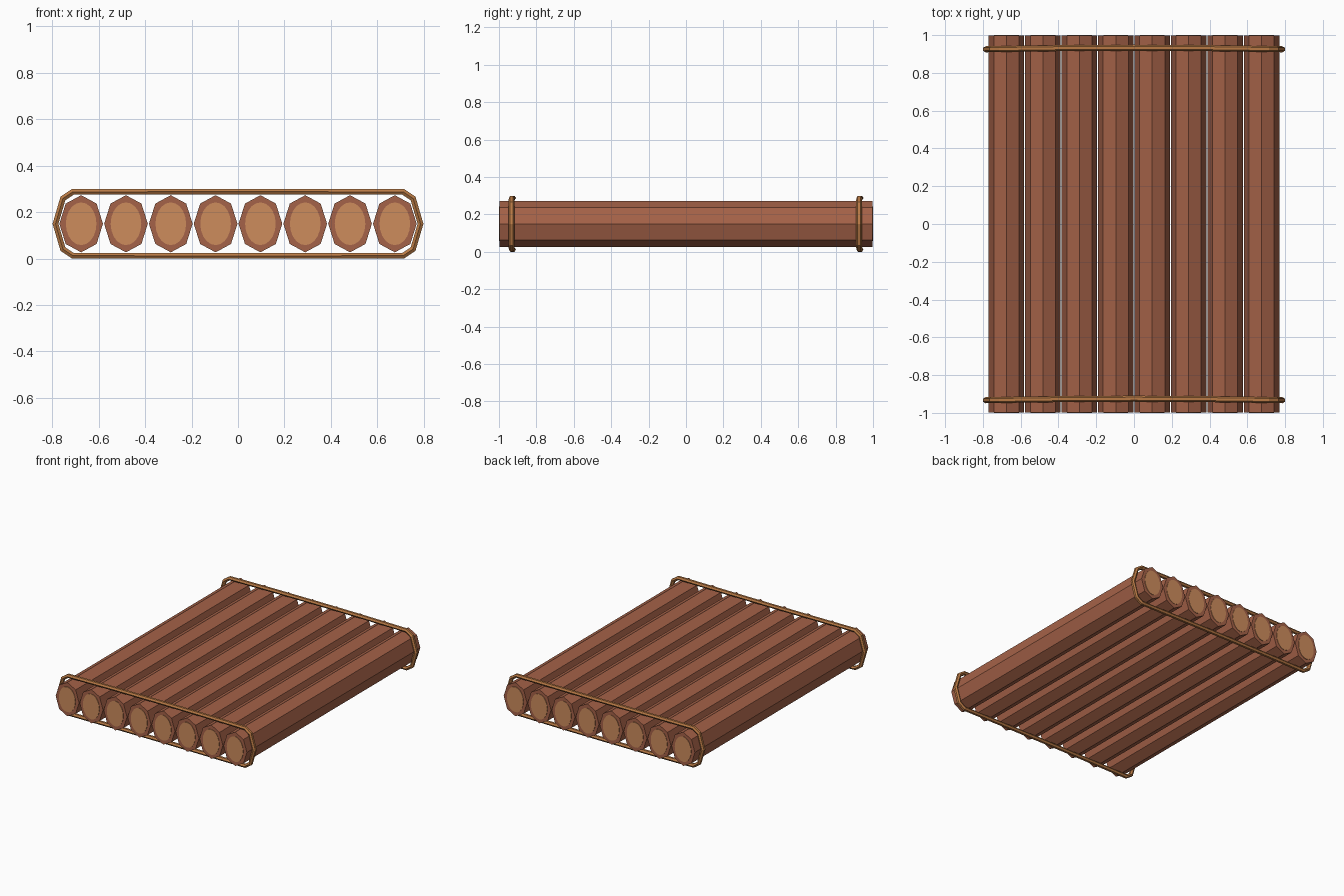
import bpy, bmesh, math
from mathutils import Vector

if "Cube" in bpy.data.objects:
    bpy.data.objects.remove(bpy.data.objects["Cube"])


def material(name, rgb):
    m = bpy.data.materials.new(name)
    m.diffuse_color = (*rgb, 1)
    m.use_nodes = True
    m.node_tree.nodes["Principled BSDF"].inputs["Base Color"].default_value = m.diffuse_color
    return m


BARK = material("bark_brown", (0.376, 0.122, 0.065))
CUT = material("cut_wood_tan", (0.61, 0.262, 0.107))
ROPE = material("rope_ochre", (0.485, 0.195, 0.06))
ZC = 0.15


def loft(name, rings, mat, cap=False, closed=False):
    """Skin a list of equal-sized point rings."""
    bm = bmesh.new()
    vs = [[bm.verts.new(p) for p in r] for r in rings]
    n, m = len(vs), len(vs[0])
    for i in range(n if closed else n - 1):
        a, b = vs[i], vs[(i + 1) % n]
        for j in range(m):
            k = (j + 1) % m
            bm.faces.new((a[j], a[k], b[k], b[j]))
    if cap:
        bm.faces.new(vs[0])
        bm.faces.new(vs[-1])
    bmesh.ops.recalc_face_normals(bm, faces=bm.faces)
    me = bpy.data.meshes.new(name)
    bm.to_mesh(me)
    bm.free()
    me.materials.append(mat)
    ob = bpy.data.objects.new(name, me)
    bpy.context.collection.objects.link(ob)
    return ob


def ellipse(x, y, rx, rz, n):
    return [(x + rx * math.cos(math.tau * i / n), y, ZC + rz * math.sin(math.tau * i / n))
            for i in range(n)]


# Eight octagonal logs with thin cut-wood discs on both ends
for i in range(8):
    x = (i - 3.5) * 0.193
    loft(f"log_{i + 1}", [ellipse(x, y, 0.094, 0.123, 8) for y in (-0.997, 0.997)], BARK, cap=True)
    for side, s in (("front", -1), ("back", 1)):
        loft(f"log_{side}_end_{i + 1}",
             [ellipse(x, s * y, 0.066, 0.092, 20) for y in (0.994, 1.0)], CUT, cap=True)

# Rope loops: hexagonal section swept round the bundle with mitred corners
quarter = [(0.786, 0.0), (0.754, 0.109), (0.712, 0.137), (0.35, 0.138)]
half = quarter + [(0, 0.138)] + [(-x, z) for x, z in reversed(quarter)]
path = [Vector(p) for p in half + [(x, -z) for x, z in reversed(half[1:-1])]]
for side, yc in (("front", -0.929), ("back", 0.929)):
    rings = []
    for i, p in enumerate(path):
        d1 = (p - path[i - 1]).normalized()
        d2 = (path[(i + 1) % len(path)] - p).normalized()
        t = (d1 + d2).normalized()
        nrm = Vector((t.y, -t.x)) / t.dot(d1)
        y0 = yc + 0.004 - 0.008 * (p.x / 0.786) ** 2   # slight bow
        ring = []
        for j in range(6):
            a = math.tau * j / 6
            q = p + nrm * 0.0139 * math.sin(a)
            ring.append((q.x, y0 + 0.016 * math.cos(a), ZC + q.y))
        rings.append(ring)
    loft(f"rope_{side}", rings, ROPE, closed=True)
